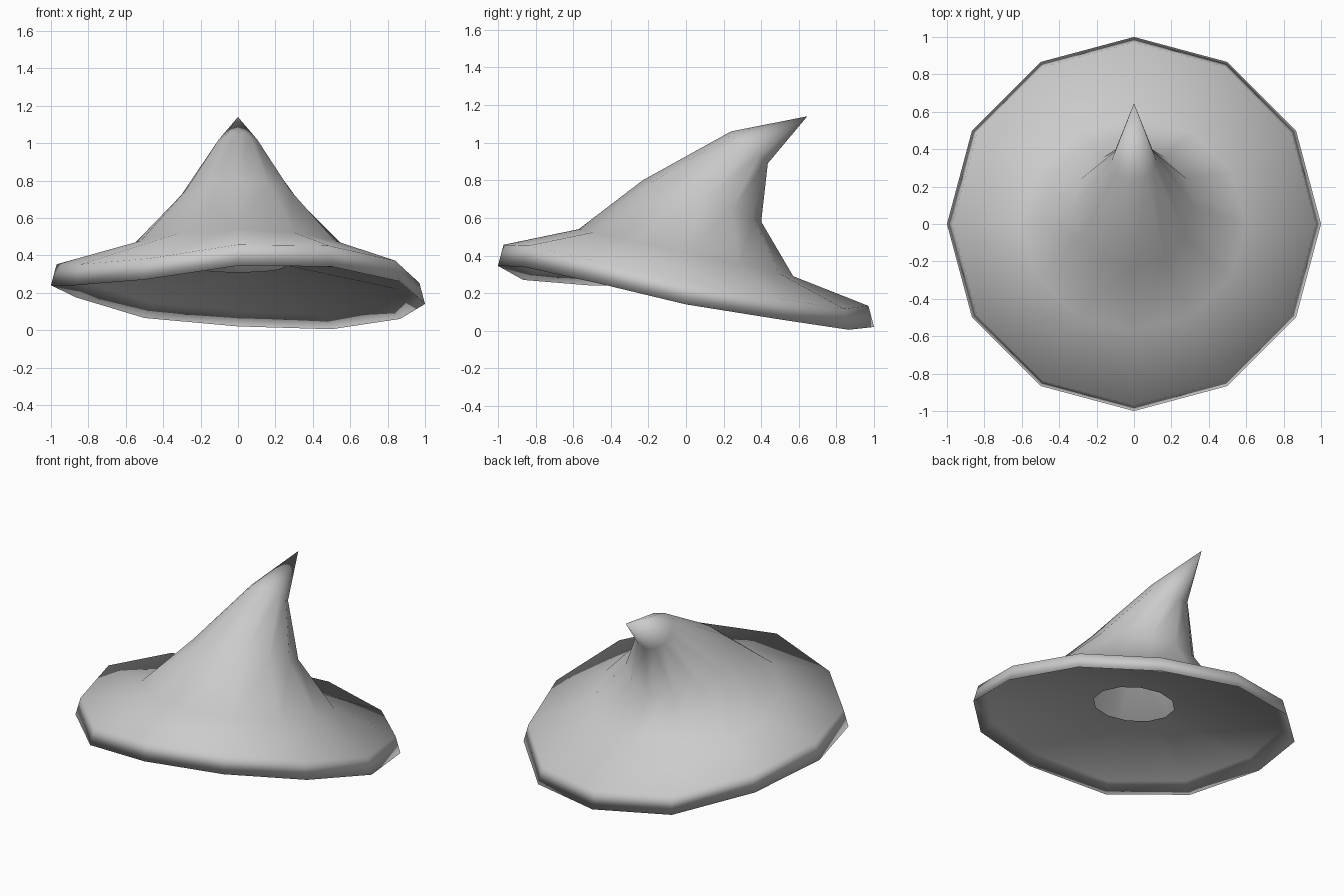
import bpy, bmesh
from math import cos, sin, pi

if "Cube" in bpy.data.objects:
    bpy.data.objects.remove(bpy.data.objects["Cube"])

N = 12
# wavy height of the lower brim edge, one value per corner
EDGE = [.14, .06, .005, .02, .065, .175, .24, .24, .27, .345, .34, .26]


def brim_ring(bm, r, lift, back_extra=0):
    ring = []
    for i in range(N):
        a = 2 * pi * i / N
        z = EDGE[i] + lift + back_extra * sin(a)
        ring.append(bm.verts.new((r * cos(a), r * sin(a), z)))
    return ring


def tilted_ring(bm, rx, front, back):
    """Ellipse through a front and a back point given as (y, z)."""
    cy, cz = (front[0] + back[0]) / 2, (front[1] + back[1]) / 2
    dy, dz = (back[0] - front[0]) / 2, (back[1] - front[1]) / 2
    ring = []
    for i in range(N):
        a = 2 * pi * i / N
        ring.append(bm.verts.new((rx * cos(a), cy + dy * sin(a), cz + dz * sin(a))))
    return ring


def bridge(bm, lower, upper):
    for i in range(N):
        j = (i + 1) % N
        bm.faces.new((lower[i], lower[j], upper[j], upper[i]))


bm = bmesh.new()
# underside with its open head hole, rolled rim, brim top and bent crown
rings = [
    tilted_ring(bm, .25, (-.25, .37), (.25, .31)),
    brim_ring(bm, .92, .065, .02),
    brim_ring(bm, 1.0, 0),
    brim_ring(bm, .97, .112),
    tilted_ring(bm, .60, (-.57, .54), (.57, .29)),
    tilted_ring(bm, .325, (-.23, .80), (.40, .58)),
    tilted_ring(bm, .12, (.24, 1.06), (.435, .89)),
]
for low, high in zip(rings, rings[1:]):
    bridge(bm, low, high)

# pointed tip
tip = bm.verts.new((0, .645, 1.14))
for i in range(N):
    bm.faces.new((rings[-1][i], rings[-1][(i + 1) % N], tip))
for f in bm.faces:
    f.smooth = True

mesh = bpy.data.meshes.new("pointed_hat")
bm.to_mesh(mesh)
bm.free()
hat = bpy.data.objects.new("pointed_hat", mesh)
bpy.context.collection.objects.link(hat)
